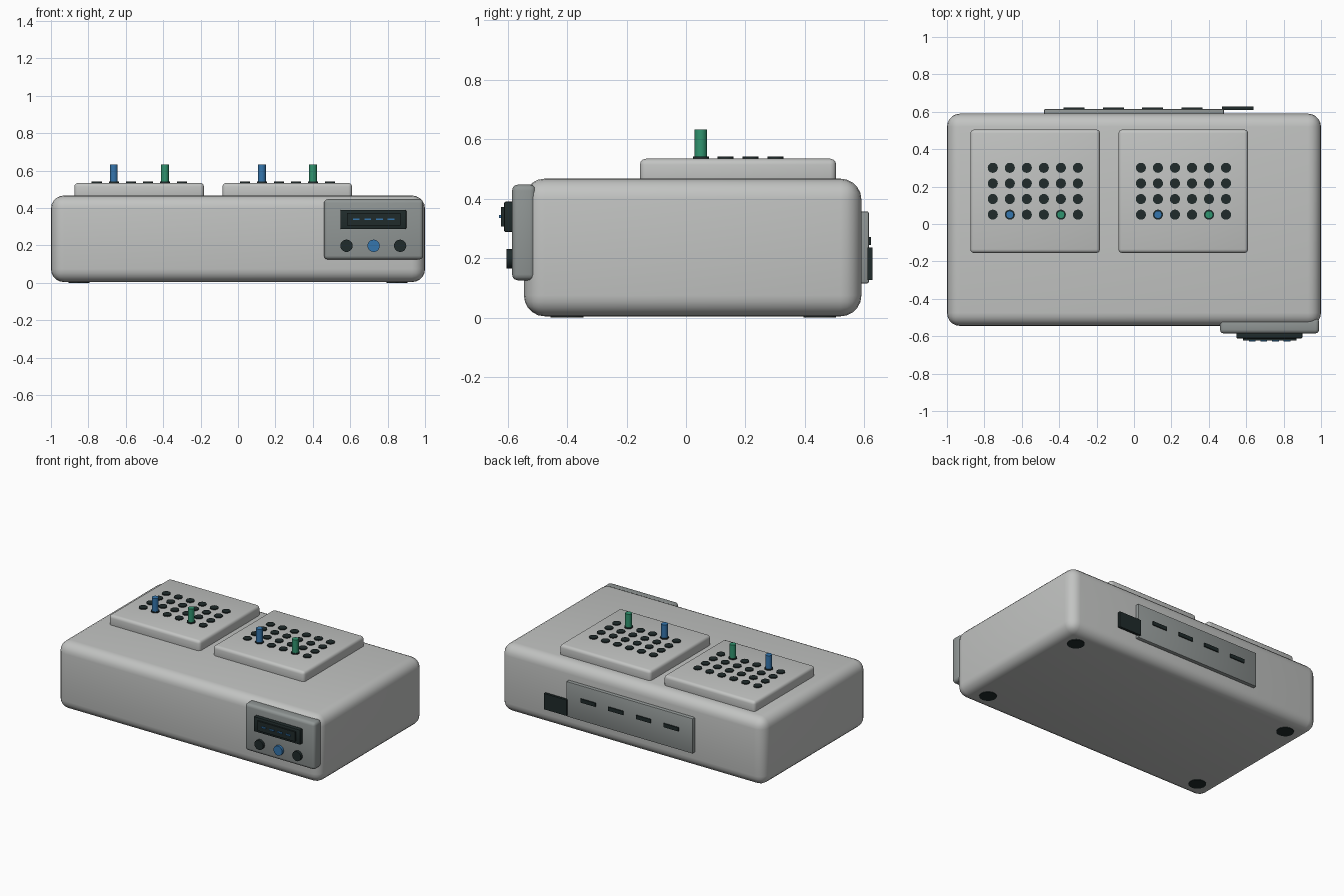
import bpy
from math import pi

cube = bpy.data.objects.get("Cube")
if cube:
    bpy.data.objects.remove(cube, do_unlink=True)


def material(name, r, g, b):
    m = bpy.data.materials.new(name)
    m.use_nodes = True
    m.diffuse_color = (r, g, b, 1)
    m.node_tree.nodes["Principled BSDF"].inputs["Base Color"].default_value = (r, g, b, 1)
    return m


SHELL = material("light_grey_shell", 0.54, 0.55, 0.54)
PANEL = material("mid_grey_panel", 0.28, 0.305, 0.30)
DARK = material("near_black", 0.014, 0.024, 0.024)
BLUE = material("blue", 0.035, 0.18, 0.42)
GREEN = material("green", 0.03, 0.30, 0.16)


def finish(obj, name, mat):
    obj.name = name
    obj.data.materials.append(mat)
    bpy.ops.object.shade_smooth_by_angle()
    return obj


def box(name, x, y, z, mat, bevel=0, segments=3):
    """Box from (low, high) ranges on each axis, with rounded edges."""
    spans = (x, y, z)
    bpy.ops.mesh.primitive_cube_add(size=1, location=[(a + b) / 2 for a, b in spans])
    obj = bpy.context.object
    obj.scale = [b - a for a, b in spans]
    bpy.ops.object.transform_apply(location=False, rotation=False, scale=True)
    if bevel:
        mod = obj.modifiers.new("rounded_edges", "BEVEL")
        mod.width = bevel
        mod.segments = segments
        bpy.ops.object.modifier_apply(modifier=mod.name)
    return finish(obj, name, mat)


def disc(name, center, radius, depth, mat, tilt=0, sides=20):
    bpy.ops.mesh.primitive_cylinder_add(vertices=sides, radius=radius, depth=depth,
                                        location=center, rotation=(tilt, 0, 0))
    return finish(bpy.context.object, name, mat)


# Main housing and feet
box("housing", (-1, 1), (-0.545, 0.59), (0.004, 0.467), SHELL, 0.07, 5)
for x in (-0.85, 0.85):
    for y in (-0.40, 0.45):
        disc("foot", (x, y, 0.01), 0.055, 0.02, DARK)

# Two heating blocks with wells and tubes
for label, left in (("right", -0.875), ("left", -0.083)):
    box(label + "_block", (left, left + 0.693), (-0.155, 0.505), (0.44, 0.534), SHELL, 0.02)
    for col in range(6):
        for row in range(4):
            disc(label + "_well", (left + 0.12 + 0.091 * col, 0.05 + 0.0835 * row, 0.53),
                 0.027, 0.022, DARK)
    for col, mat in ((1, BLUE), (4, GREEN)):
        disc(label + "_tube", (left + 0.12 + 0.091 * col, 0.05, 0.58), 0.021, 0.104, mat)

# Control panel on the front
box("control_panel", (0.46, 0.99), (-0.585, -0.505), (0.125, 0.447), PANEL, 0.02)
box("screen_bezel", (0.547, 0.9), (-0.612, -0.58), (0.287, 0.39), DARK, 0.006, 2)
box("screen", (0.582, 0.868), (-0.622, -0.6), (0.306, 0.372), DARK)
for i in range(4):
    x = 0.632 + 0.062 * i
    box("screen_dash", (x - 0.018, x + 0.018), (-0.629, -0.62), (0.335, 0.344), BLUE)
for x, mat in ((0.58, DARK), (0.725, BLUE), (0.867, DARK)):
    disc("button", (x, -0.59, 0.198), 0.033, 0.027, mat, pi / 2)

# Connection panel on the back
box("rear_panel", (-0.48, 0.48), (0.57, 0.615), (0.115, 0.357), PANEL, 0.006, 2)
for i in range(4):
    x = -0.32 + 0.21 * i
    box("port", (x - 0.056, x + 0.056), (0.61, 0.622), (0.244, 0.27), DARK)
box("power_socket", (0.47, 0.64), (0.61, 0.627), (0.127, 0.236), DARK)
